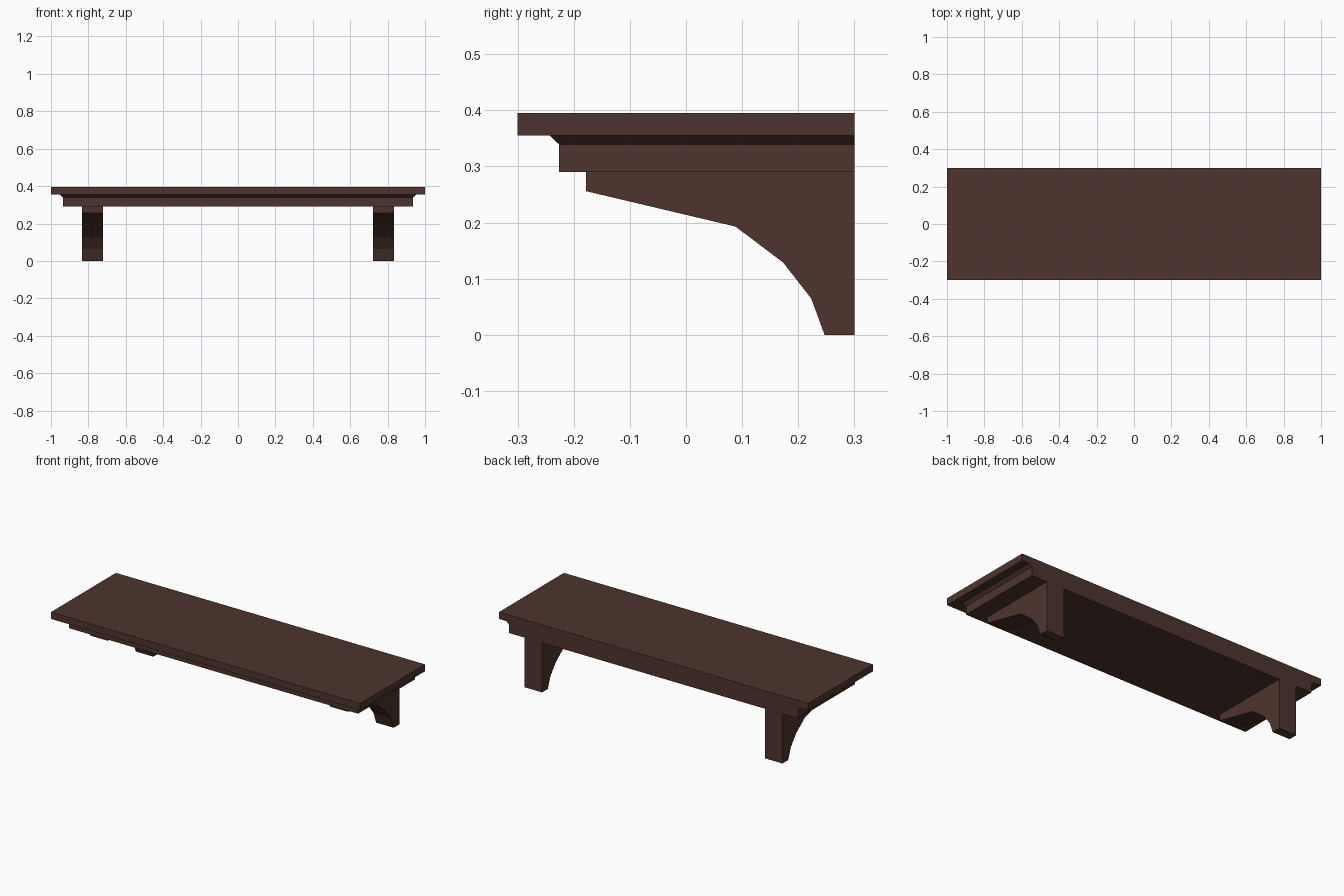
import bpy, bmesh

if "Cube" in bpy.data.objects:
    bpy.data.objects.remove(bpy.data.objects["Cube"])

wood = bpy.data.materials.new("dark brown wood")
wood.diffuse_color = (0.0762, 0.0343, 0.0273, 1)
wood.use_nodes = True
wood.node_tree.nodes["Principled BSDF"].inputs["Base Color"].default_value = wood.diffuse_color


def finish(name, bm):
    bmesh.ops.recalc_face_normals(bm, faces=bm.faces[:])
    mesh = bpy.data.meshes.new(name)
    bm.to_mesh(mesh)
    bm.free()
    mesh.materials.append(wood)
    obj = bpy.data.objects.new(name, mesh)
    bpy.context.collection.objects.link(obj)
    return obj


def stacked_slab(name, levels):
    """Loft rectangles (half width, front y, z), all flush with the wall at y = 0.3."""
    bm = bmesh.new()
    rings = [[bm.verts.new(p) for p in
              ((-w, f, z), (w, f, z), (w, 0.3, z), (-w, 0.3, z))]
             for w, f, z in levels]
    for a, b in zip(rings, rings[1:]):
        for i in range(4):
            j = (i + 1) % 4
            bm.faces.new((a[i], a[j], b[j], b[i]))
    bm.faces.new(rings[0][::-1])
    bm.faces.new(rings[-1])
    return finish(name, bm)


def bracket(name, x0, x1):
    """Extrude the curved side profile (y, z) across the bracket's width."""
    profile = [(0.3, 0), (0.247, 0), (0.223, 0.065), (0.173, 0.129),
               (0.088, 0.193), (-0.178, 0.256), (-0.178, 0.29), (0.3, 0.29)]
    bm = bmesh.new()
    face = bm.faces.new([bm.verts.new((x0, y, z)) for y, z in profile])
    ext = bmesh.ops.extrude_face_region(bm, geom=[face])
    moved = [v for v in ext["geom"] if isinstance(v, bmesh.types.BMVert)]
    bmesh.ops.translate(bm, verts=moved, vec=(x1 - x0, 0, 0))
    return finish(name, bm)


# Shelf board
stacked_slab("shelf_top", [(1, -0.3, 0.355), (1, -0.3, 0.395)])

# Moulding under the board, flaring outward at its top
stacked_slab("moulding", [(0.935, -0.226, 0.29), (0.935, -0.226, 0.339),
                          (0.953, -0.243, 0.355)])

# Pair of wall brackets
bracket("left_bracket", -0.834, -0.721)
bracket("right_bracket", 0.721, 0.834)
